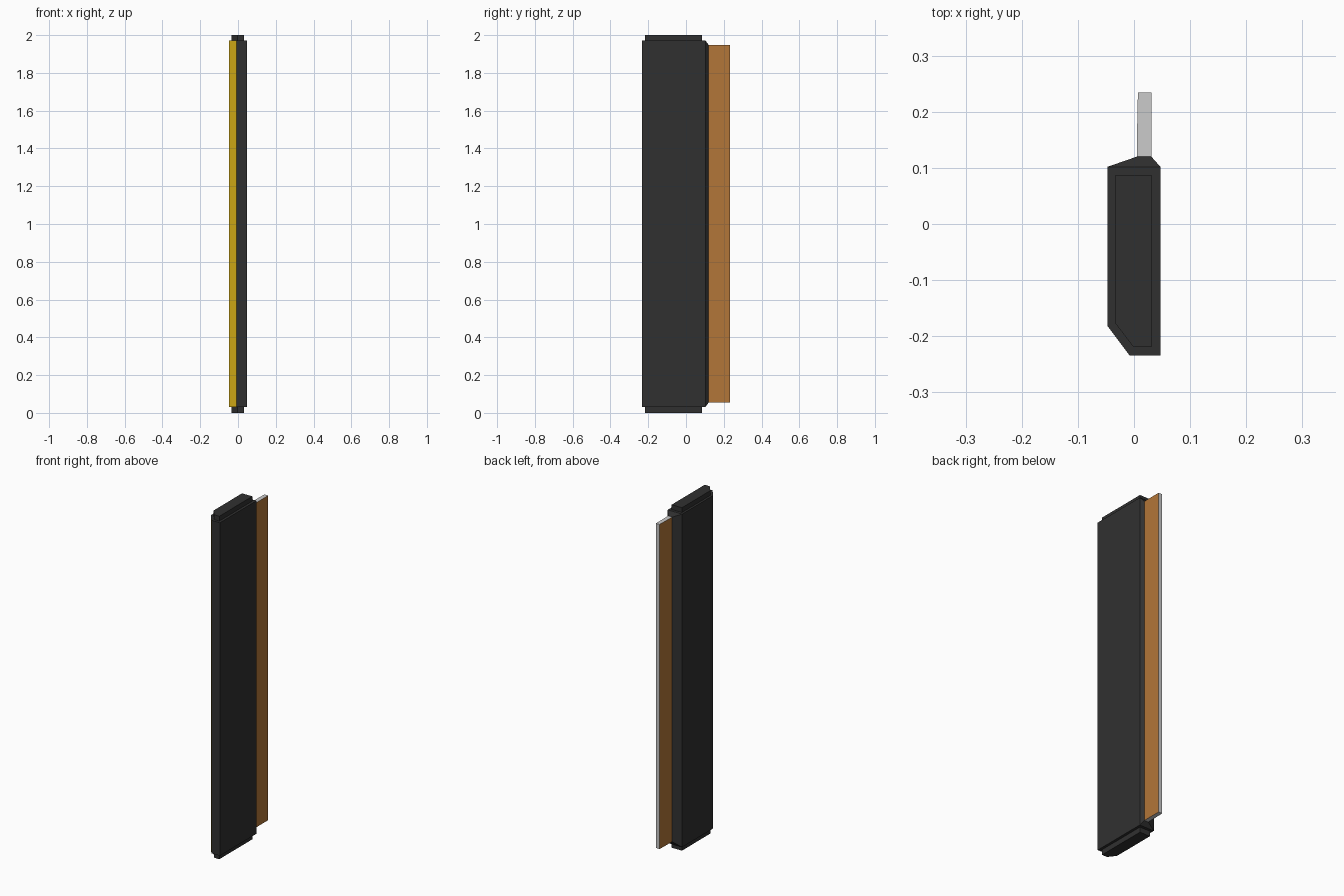
import bpy, bmesh

if "Cube" in bpy.data.objects:
    bpy.data.objects.remove(bpy.data.objects["Cube"])


def material(name, rgb):
    m = bpy.data.materials.new(name)
    m.diffuse_color = (*rgb, 1)
    m.use_nodes = True
    m.node_tree.nodes["Principled BSDF"].inputs["Base Color"].default_value = m.diffuse_color
    return m


BLACK = material("black_casing", (0.03, 0.03, 0.03))
YELLOW = material("yellow_strip", (0.8, 0.5, 0.01))
BROWN = material("brown_panel", (0.45, 0.18, 0.04))


def prism(bm, outline, z0, z1):
    """Extrude an outline in the xy plane from z0 to z1."""
    face = bm.faces.new([bm.verts.new((x, y, z0)) for x, y in outline])
    top = bmesh.ops.extrude_face_region(bm, geom=[face])["geom"]
    for v in top:
        if isinstance(v, bmesh.types.BMVert):
            v.co.z = z1
    bmesh.ops.recalc_face_normals(bm, faces=bm.faces)


def finish(bm, name, mats):
    me = bpy.data.meshes.new(name)
    bmesh.ops.recalc_face_normals(bm, faces=bm.faces)
    bm.to_mesh(me)
    bm.free()
    for m in mats:
        me.materials.append(m)
    ob = bpy.data.objects.new(name, me)
    bpy.context.collection.objects.link(ob)
    return ob


# Casing: one chamfered front corner, rear face drawn in to a narrow ridge
bm = bmesh.new()
prism(bm, [(-0.047, 0.102), (-0.047, -0.182), (-0.008, -0.234),
           (0.047, -0.234), (0.047, 0.102)], 0.03, 1.972)
bm.normal_update()
rear = max(bm.faces, key=lambda f: f.normal.y)
rear = bmesh.ops.extrude_discrete_faces(bm, faces=[rear])["faces"][0]
for v in rear.verts:
    v.co = (0.005 if v.co.x < 0 else 0.031, 0.12, 0.055 if v.co.z < 1 else 1.948)
# Yellow strip on the chamfer
bm.normal_update()
for f in bm.faces:
    if f.normal.x < -0.5 and f.normal.y < -0.3:
        f.material_index = 1
finish(bm, "casing", [BLACK, YELLOW])

# End caps: smaller copies of the casing outline
cap = [(-0.034, 0.086), (-0.034, -0.176), (-0.002, -0.218),
       (0.032, -0.218), (0.032, 0.086)]
for name, z0, z1 in (("bottom_cap", 0, 0.03), ("top_cap", 1.972, 2)):
    bm = bmesh.new()
    prism(bm, cap, z0, z1)
    finish(bm, name, [BLACK])

# Rear fin: grey edges with brown side faces
bm = bmesh.new()
prism(bm, [(0.005, 0.12), (0.031, 0.12), (0.031, 0.234),
           (0.007, 0.234), (0.006, 0.195)], 0.055, 1.948)
bm.normal_update()
for f in bm.faces:
    if abs(f.normal.x) > 0.9:
        f.material_index = 1
finish(bm, "rear_fin", [material("grey_edge", (0.8, 0.8, 0.8)), BROWN])
